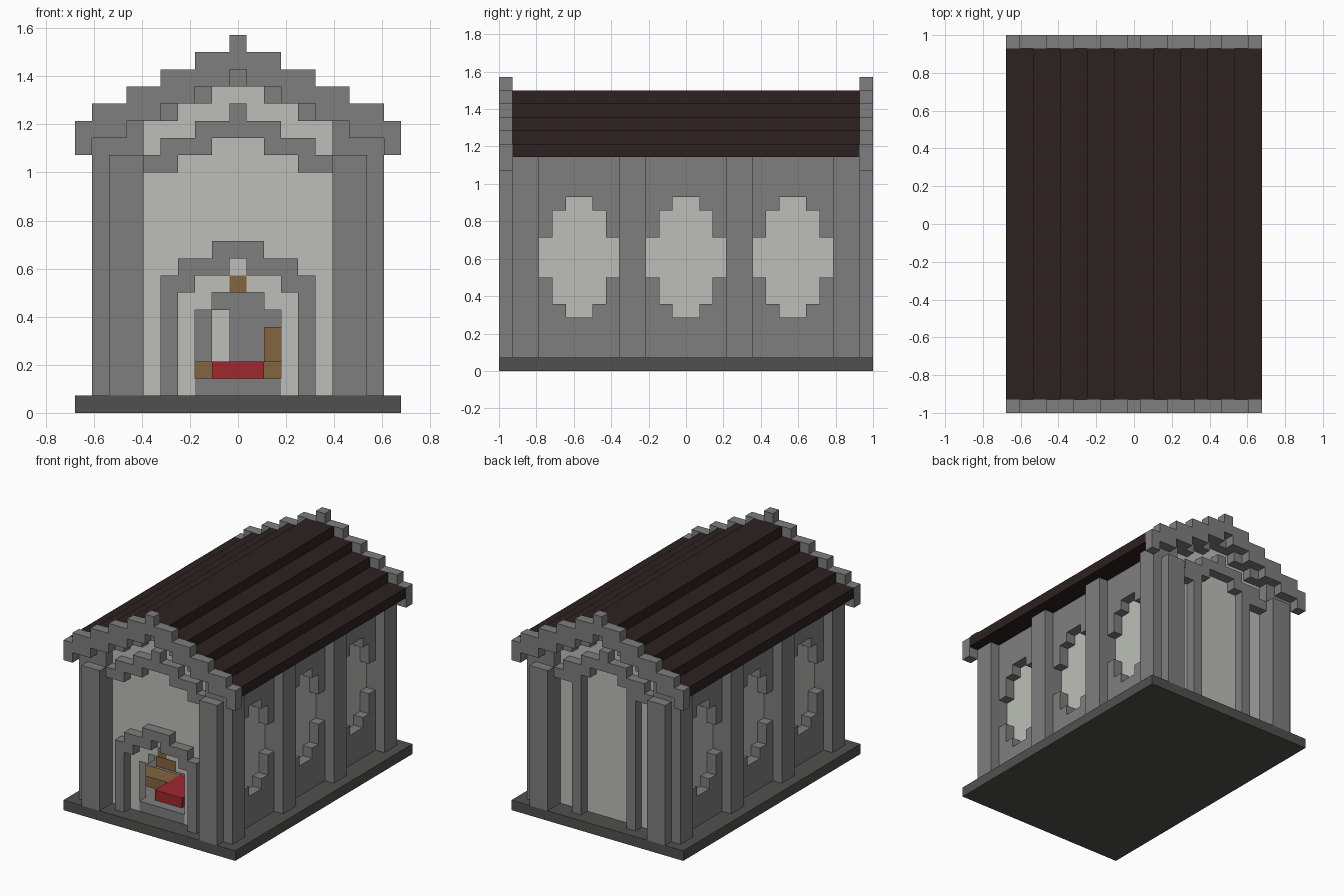
import bpy, bmesh

U = 1 / 14  # edge length of one block

cube = bpy.data.objects.get("Cube")
if cube:
    bpy.data.objects.remove(cube, do_unlink=True)


def material(name, rgb):
    m = bpy.data.materials.new(name)
    m.use_nodes = True
    m.diffuse_color = (*rgb, 1)
    m.node_tree.nodes["Principled BSDF"].inputs["Base Color"].default_value = (*rgb, 1)
    return m


STONE = material("grey stone", (0.21, 0.21, 0.21))
DARK = material("dark stone", (0.08, 0.083, 0.077))
PALE = material("pale plaster", (0.51, 0.52, 0.48))
ROOF = material("dark brown roof", (0.026, 0.015, 0.015))
WOOD = material("brown wood", (0.23, 0.13, 0.05))
RED = material("red carpet", (0.34, 0.022, 0.027))


def blocks(name, mat, boxes):
    """One object from boxes given as x, y, z ranges in block units."""
    bm = bmesh.new()
    for box in boxes:
        lo, hi = box[::2], box[1::2]
        for v in bmesh.ops.create_cube(bm, size=1)["verts"]:
            v.co = [(b if c > 0 else a) * U for c, a, b in zip(v.co, lo, hi)]
    mesh = bpy.data.meshes.new(name)
    bm.to_mesh(mesh)
    bm.free()
    mesh.materials.append(mat)
    obj = bpy.data.objects.new(name, mesh)
    bpy.context.collection.objects.link(obj)
    return obj


def symmetric(columns, y0, y1):
    """Columns (x0, x1, z0, z1) mirrored in x; those from x = 0 span the middle."""
    out = []
    for x0, x1, z0, z1 in columns:
        if x0 == 0:
            out.append((-x1, x1, y0, y1, z0, z1))
        else:
            out += [(x0, x1, y0, y1, z0, z1), (-x1, -x0, y0, y1, z0, z1)]
    return out


def stairs(edges, low, thick):
    """Stepped arch: each column sits one block lower than the one inside it."""
    return [(a, b, low - i, low - i + thick)
            for i, (a, b) in enumerate(zip(edges, edges[1:]))]


# Plinth and roof
blocks("base", DARK, [(-9.5, 9.5, -14, 14, 0, 1)])
roof_steps = [0, 1.5, 3.5, 5.5, 7.5, 9.5]
blocks("roof", ROOF, symmetric(stairs(roof_steps, 20, 1), -13, 13))

# Gable ends: trim, pillars, gable wall and arch
trim = stairs([0, 0.5, 2.5, 4.5, 6.5, 8.5, 9.5], 20, 2)
gable = stairs([0, 1.5, 3.5, 5.5], 19, 1) + [(5.5, 7.5, 1, 17)]
arch = [(0, 0.5, 16, 18), (0.5, 1.5, 16, 17), (1.5, 2.5, 15, 17),
        (2.5, 3.5, 15, 16), (3.5, 4.5, 14, 16), (4.5, 5.5, 14, 15)]
for end, s in (("front", -1), ("back", 1)):
    outer = sorted((14 * s, 13 * s))
    inner = sorted((13 * s, 12 * s))
    blocks(end + "_gable_trim", STONE, symmetric(trim, *outer))
    blocks(end + "_pillars", STONE, symmetric([(5.5, 7.5, 1, 15)], *outer))
    blocks(end + "_gable_wall", STONE, symmetric(gable, *inner))
    blocks(end + "_arch", STONE, symmetric(arch, *inner))
blocks("back_posts", STONE, symmetric([(2.5, 3.5, 1, 15)], 12, 13))

# Recessed plaster walls, the front one with a doorway
tops = [(3.5, 5.5, 1, 18), (2.5, 3.5, 1, 19)]
blocks("back_plaster", PALE, symmetric(tops + [(1.5, 2.5, 1, 19), (0, 1.5, 1, 20)], 11, 12))
blocks("front_plaster", PALE, symmetric(
    tops + [(1.5, 2.5, 6, 19), (0.5, 1.5, 7, 20), (0, 0.5, 8, 20)], -12, -11))
blocks("door_keystone", WOOD, [(-0.5, 0.5, -12, -11, 7, 8)])
door_frame = [(3.5, 4.5, 1, 8), (2.5, 3.5, 7, 9), (1.5, 2.5, 8, 9),
              (0.5, 1.5, 8, 10), (0, 0.5, 9, 10)]
blocks("door_frame", STONE, symmetric(door_frame, -13, -12))

# Side walls with three stepped windows each
wall = [(-12, -11, 1, 17), (11, 12, 1, 17)]
for c in (-8, 0, 8):
    for a, z0, z1 in ((0, 4, 13), (1, 5, 12), (2, 7, 10)):
        spans = [(c - 1, c + 1)] if a == 0 else [(c + a, c + a + 1), (c - a - 1, c - a)]
        for y0, y1 in spans:
            wall += [(y0, y1, 1, z0), (y0, y1, z1, 17)]
wall += [(s * 4 - 1, s * 4 + 1, 1, 17) for s in (-1, 1)]
for side, s in (("left", 1), ("right", -1)):
    wx = sorted((6.5 * s, 7.5 * s))
    px = sorted((7.5 * s, 8.5 * s))
    gx = sorted((5.5 * s, 6.5 * s))
    blocks(side + "_wall", STONE, [(*wx, *w) for w in wall])
    blocks(side + "_pilasters", STONE,
           [(*px, c - 1, c + 1, 1, 16) for c in (-12, -4, 4, 12)])
    blocks(side + "_window_panes", PALE, [(*gx, -11, 11, 2, 14)])

# Interior seen through the doorway
blocks("floor", STONE, [(-6.5, 6.5, -11, 11, 1, 2), (-2.5, 2.5, -12, -11, 1, 2)])
blocks("carpet", RED, [(-1.5, 1.5, -11, 8, 2, 3)])
rows = range(-9, 7, 4)
blocks("pew_seats", WOOD, [b for y in rows for b in symmetric([(1.5, 5.5, 2, 3)], y, y + 2)])
blocks("pew_back", WOOD, [(1.5, 5.5, 5, 6, 3, 5)])
blocks("altar_screen", STONE, [(-5.5, -1.5, 9, 10, 2, 8), (-0.5, 5.5, 9, 10, 2, 8),
                               (-1.5, -0.5, 9, 10, 6, 8)])
